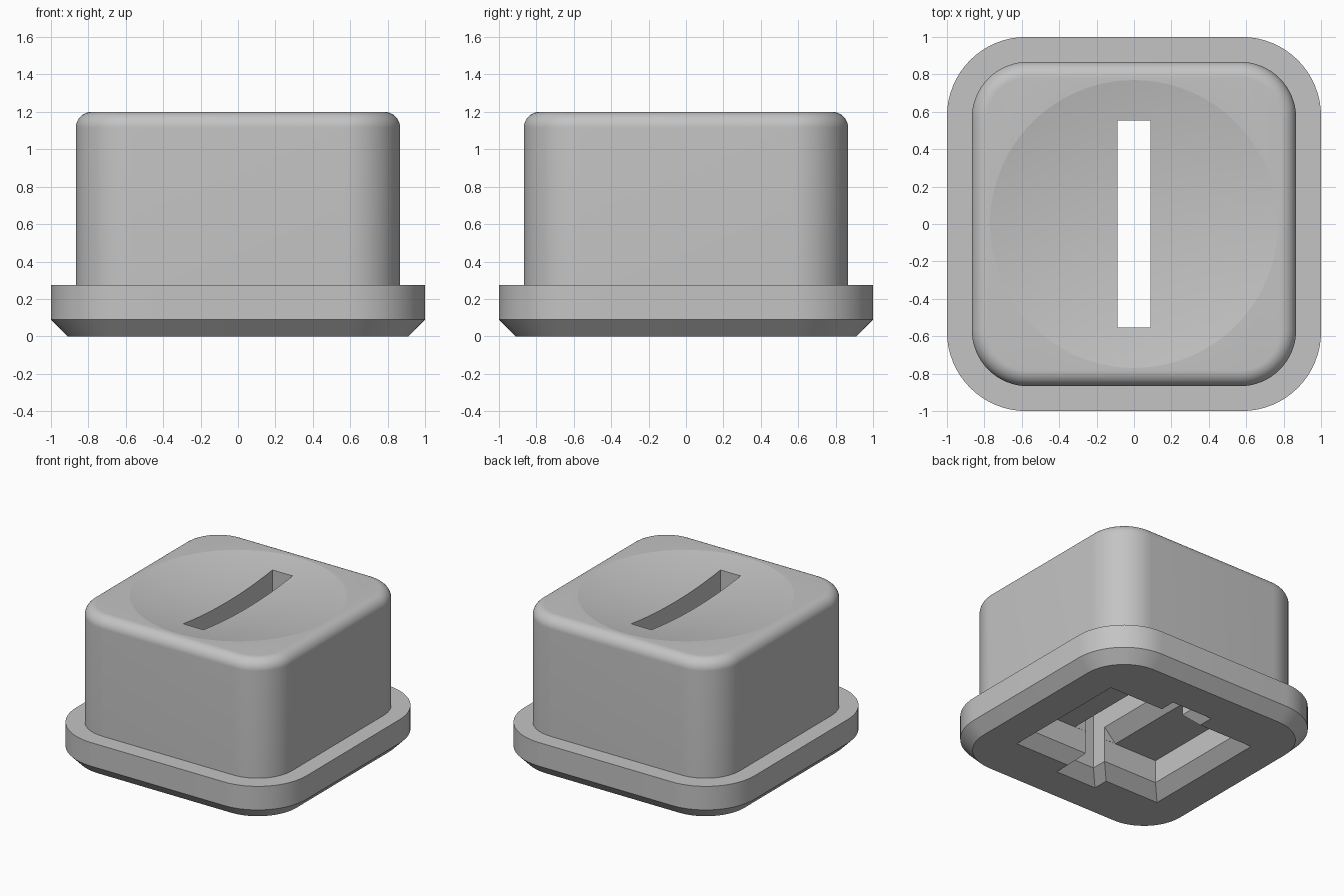
import bpy, bmesh, math
from math import sin, cos, pi

cube = bpy.data.objects.get("Cube")
if cube:
    bpy.data.objects.remove(cube, do_unlink=True)

grey = bpy.data.materials.new("light_grey_plastic")
grey.use_nodes = True
colour = (0.55, 0.55, 0.55, 1)
grey.diffuse_color = colour
grey.node_tree.nodes["Principled BSDF"].inputs["Base Color"].default_value = colour


def rounded_square(half, radius, z, steps=16):
    """Ring of points around a square with rounded corners."""
    ring = []
    for corner, (sx, sy) in enumerate([(1, 1), (-1, 1), (-1, -1), (1, -1)]):
        for i in range(steps + 1):
            a = (corner + i / steps) * pi / 2
            ring.append((sx * (half - radius) + radius * cos(a),
                         sy * (half - radius) + radius * sin(a), z))
    return ring


def rectangle(x, y, z):
    return [(x, y, z), (-x, y, z), (-x, -y, z), (x, -y, z)]


def circle(r, z, sides=96):
    return [(r * cos(2 * pi * i / sides), r * sin(2 * pi * i / sides), z)
            for i in range(sides)]


def loft(name, rings):
    """Closed solid through a stack of rings, listed from bottom to top."""
    bm = bmesh.new()
    rows = [[bm.verts.new(p) for p in ring] for ring in rings]
    n = len(rows[0])
    for low, high in zip(rows, rows[1:]):
        for i in range(n):
            j = (i + 1) % n
            bm.faces.new((low[i], low[j], high[j], high[i]))
    bm.faces.new(rows[0][::-1])
    bm.faces.new(rows[-1])
    bmesh.ops.recalc_face_normals(bm, faces=bm.faces)
    mesh = bpy.data.meshes.new(name)
    bm.to_mesh(mesh)
    bm.free()
    mesh.materials.append(grey)
    obj = bpy.data.objects.new(name, mesh)
    bpy.context.collection.objects.link(obj)
    return obj


# Flange with chamfered base, then the upright body with a rounded top edge
TOP, FILLET, BODY, CORNER = 1.2, 0.085, 0.867, 0.3
rings = [rounded_square(0.912, 0.335, 0), rounded_square(1, 0.423, 0.09),
         rounded_square(1, 0.423, 0.275), rounded_square(BODY, CORNER, 0.275)]
for i in range(13):
    a = i / 12 * pi / 2
    inset = FILLET * (1 - cos(a))
    rings.append(rounded_square(BODY - inset, CORNER - inset,
                                TOP - FILLET + FILLET * sin(a)))
cap = loft("button_cap", rings)

# Shallow spherical finger dish
DEPTH, RIM = 0.07, 0.77
dish_rings = []
for i in range(13):
    r = 0.02 + (RIM + 0.03 - 0.02) * i / 12
    dish_rings.append(circle(r, TOP - DEPTH + DEPTH * (r / RIM) ** 2))
dish_rings.append(circle(RIM + 0.03, TOP + 0.3))

# Underside pocket, through slot, and the chamfer where the two meet
cutters = [
    loft("dish_cutter", dish_rings),
    loft("pocket_cutter", [rectangle(0.66, 0.53, -0.01), rectangle(0.56, 0.43, 0.09),
                           rectangle(0.56, 0.43, 0.27)]),
    loft("slot_cutter", [rectangle(0.1875, 0.653, -0.01), rectangle(0.0875, 0.553, 0.09),
                         rectangle(0.0875, 0.553, 1.5)]),
    loft("slot_chamfer_cutter", [rectangle(0.1975, 0.429, 0.26),
                                 rectangle(0.0865, 0.429, 0.371)]),
]

bpy.ops.object.select_all(action='DESELECT')
cap.select_set(True)
bpy.context.view_layer.objects.active = cap
for cutter in cutters:
    cut = cap.modifiers.new(cutter.name, 'BOOLEAN')
    cut.operation = 'DIFFERENCE'
    cut.solver = 'EXACT'
    cut.object = cutter
    bpy.ops.object.modifier_apply(modifier=cut.name)
    bpy.data.objects.remove(cutter, do_unlink=True)

bpy.ops.object.shade_smooth_by_angle(angle=math.radians(9))
